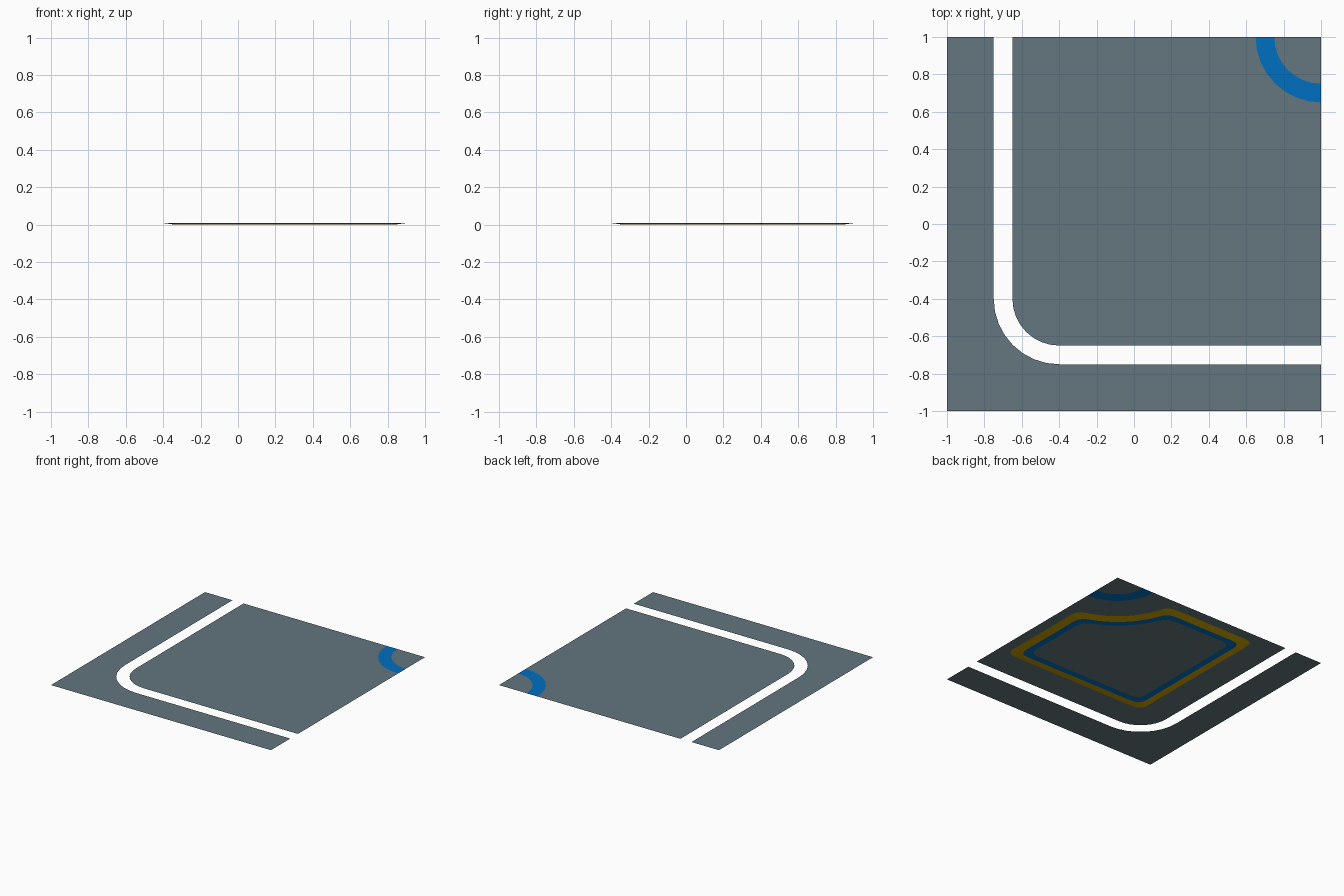
import bpy, math
from mathutils import Vector

if "Cube" in bpy.data.objects:
    bpy.data.objects.remove(bpy.data.objects["Cube"])

TOP = 0.01   # height of the paper-thin tile


def material(name, rgb):
    m = bpy.data.materials.new(name)
    m.diffuse_color = (*rgb, 1)
    m.use_nodes = True
    m.node_tree.nodes["Principled BSDF"].inputs["Base Color"].default_value = m.diffuse_color
    return m


GREY = material("slate grey", (0.125, 0.184, 0.209))
BLUE = material("strong blue", (0.0, 0.162, 0.527))
YELLOW = material("golden yellow", (0.63, 0.37, 0.0))


def make(name, verts, faces, mats, idx=None):
    me = bpy.data.meshes.new(name)
    me.from_pydata(verts, [], faces)
    for m in mats:
        me.materials.append(m)
    for i, p in enumerate(me.polygons):
        p.material_index = idx[i] if idx else 0
    ob = bpy.data.objects.new(name, me)
    bpy.context.collection.objects.link(ob)
    return ob


def plate(name, pts, mat):
    return make(name, [(x, y, TOP) for x, y in pts], [list(range(len(pts)))], [mat])


def arc(cx, cy, r, a0, a1, n=8):
    out = []
    for i in range(n + 1):
        a = math.radians(a0 + (a1 - a0) * i / n)
        out.append((cx + r * math.cos(a), cy + r * math.sin(a)))
    return out


# outer border of the tile, with the curved slot cut away
plate("outer_border", [(-1, 1), (-1, -1), (1, -1), (1, -0.75)]
      + arc(-0.4, -0.4, 0.35, 270, 180) + [(-0.75, 1)], GREY)

# main pavement between the slot and the painted corner arc
plate("main_pavement", [(-0.65, 1)] + arc(-0.4, -0.4, 0.25, 180, 270)
      + [(1, -0.65)] + arc(1, 1, 0.35, 270, 180), GREY)

# blue corner arc and the small corner piece inside it
plate("corner_arc", arc(1, 1, 0.35, 180, 270) + arc(1, 1, 0.25, 270, 180), BLUE)
plate("corner_piece", [(1, 1)] + arc(1, 1, 0.25, 180, 270), GREY)


def outline(d, z):
    """Island outline moved inwards by d, with rounded corners (clockwise from above)."""
    lo, hi, rad = -0.41 + d, 0.91 - d, 0.58 + d
    c = 1 - math.sqrt(rad ** 2 - (1 - hi) ** 2)
    a = math.degrees(math.atan2(c - 1, hi - 1)) % 360
    b = 270 - (a - 180)
    r = 0.08
    trim = math.degrees(r / rad)
    scoop = [Vector(p) for p in arc(1, 1, rad, a - trim, b + trim, 10)]
    corners = [
        (Vector((lo, hi - r)), Vector((lo, hi)), Vector((lo + r, hi))),
        (Vector((c - r, hi)), Vector((c, hi)), scoop[-1]),
        (scoop[0], Vector((hi, c)), Vector((hi, c - r))),
        (Vector((hi, lo + r)), Vector((hi, lo)), Vector((hi - r, lo))),
        (Vector((lo + r, lo)), Vector((lo, lo)), Vector((lo, lo + r))),
    ]
    pts = []
    for k, (p, q, s) in enumerate(corners):
        for i in range(6):
            t = i / 5
            pts.append(p * (1 - t) ** 2 + q * 2 * t * (1 - t) + s * t * t)
        if k == 1:
            pts += scoop[-2:0:-1]
    return [(p.x, p.y, z) for p in pts]


# island under the tile: sloping yellow band, flat blue band, grey middle
rings = [outline(0, TOP - 0.0005), outline(0.07, 0), outline(0.125, 0)]
n = len(rings[0])
faces, idx = [], []
for k in range(2):
    for i in range(n):
        j = (i + 1) % n
        faces.append((k * n + i, k * n + j, (k + 1) * n + j, (k + 1) * n + i))
        idx.append(k)
faces.append(tuple(range(2 * n, 3 * n)))
idx.append(2)
make("island", [v for r in rings for v in r], faces, [YELLOW, BLUE, GREY], idx)
